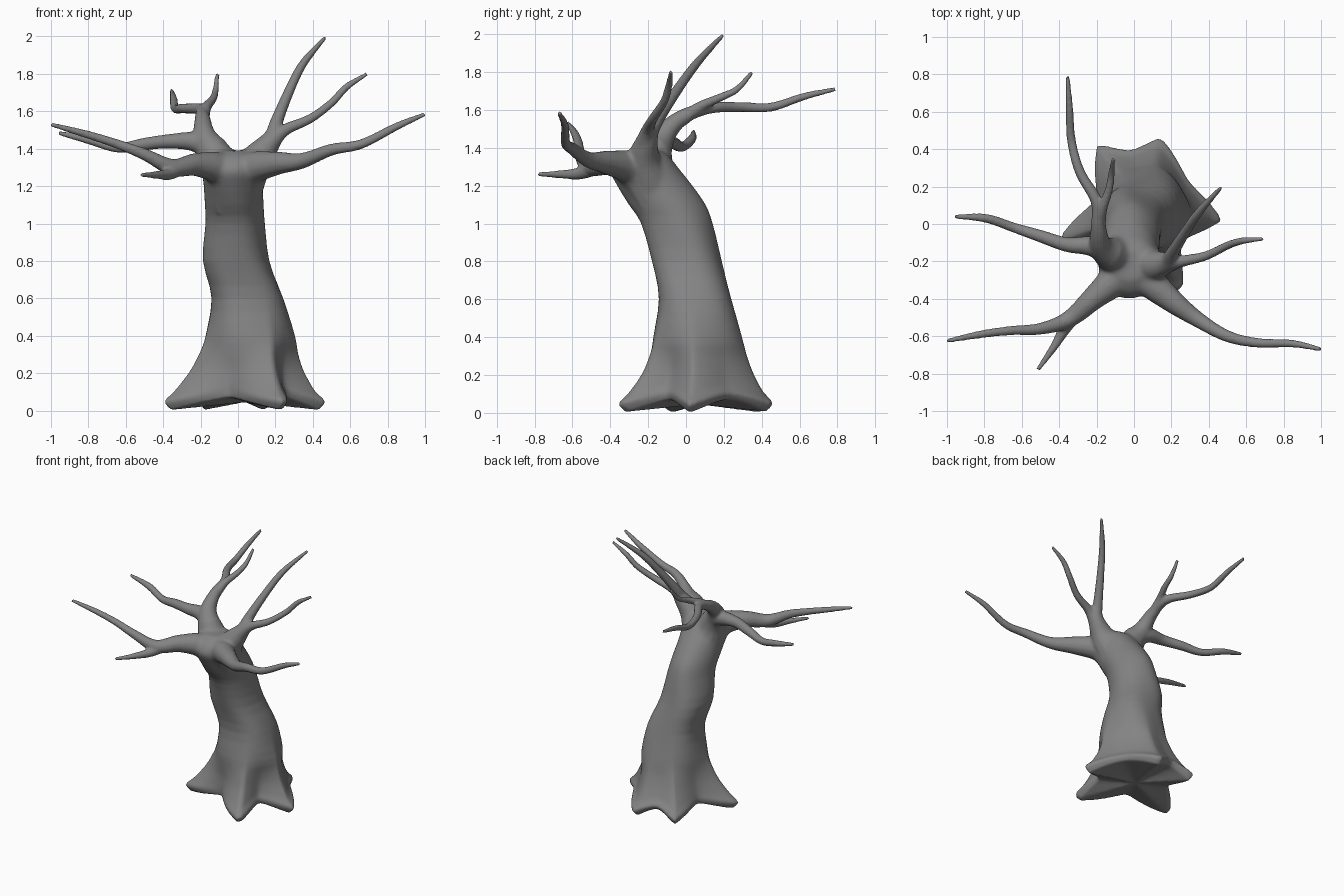
import bpy, bmesh, math
from mathutils import Vector

if "Cube" in bpy.data.objects:
    bpy.data.objects.remove(bpy.data.objects["Cube"])

bm = bmesh.new()


def skin(rings):
    """Bridge a list of equally sized point rings into a closed tube."""
    loops = [[bm.verts.new(p) for p in ring] for ring in rings]
    n = len(loops[0])
    for a, b in zip(loops, loops[1:]):
        for i in range(n):
            j = (i + 1) % n
            bm.faces.new((a[i], a[j], b[j], b[i]))
    for loop, flip in ((loops[0], True), (loops[-1], False)):
        c = bm.verts.new(sum((v.co for v in loop), Vector()) / n)
        for i in range(n):
            j = (i + 1) % n
            bm.faces.new((loop[j], loop[i], c) if flip else (loop[i], loop[j], c))


def spline(pts, steps):
    """Catmull-Rom samples through points of any dimension."""
    pts = [Vector(p) for p in pts]
    ext = [pts[0] * 2 - pts[1]] + pts + [pts[-1] * 2 - pts[-2]]
    out = []
    for a, b, c, d in zip(ext, ext[1:], ext[2:], ext[3:]):
        for s in range(steps):
            t = s / steps
            out.append(0.5 * (2 * b + (c - a) * t + (2 * a - 5 * b + 4 * c - d) * t * t
                              + (3 * b - a - 3 * c + d) * t ** 3))
    return out + [pts[-1]]


def limb(*pts):
    """Tapered branch; each point is x, y, z, radius."""
    samples = spline(pts, 6)
    rings = []
    side = None
    for i, s in enumerate(samples):
        tan = (samples[min(i + 1, len(samples) - 1)] - samples[max(i - 1, 0)]).xyz.normalized()
        if side is None:
            side = tan.orthogonal()
        side = (side - tan * side.dot(tan)).normalized()
        up = tan.cross(side)
        rings.append([s.xyz + s.w * (side * math.cos(k * math.tau / 12) + up * math.sin(k * math.tau / 12))
                      for k in range(12)])
    skin(rings)


# Root outline: alternating tips and hollows (degrees, radius)
OUTLINE = [(-33, .27), (-4, .445), (35, .32), (75, .43), (98, .35), (121, .44),
           (160, .25), (197, .455), (248, .21), (299, .475), (327, .27), (356, .445)]


def root(deg):
    """Returns root radius and how far the angle lies in a hollow."""
    deg = (deg + 33) % 360 - 33
    for i, ((a0, r0), (a1, r1)) in enumerate(zip(OUTLINE, OUTLINE[1:])):
        if a0 <= deg <= a1:
            t = (deg - a0) / (a1 - a0)
            t = t if i % 2 else 1 - t          # 0 at the tip, 1 in the hollow
            tip, low = (r0, r1) if i % 2 else (r1, r0)
            w = (1 - t) ** 1.7
            return low + (tip - low) * w, 1 - w
    return .3, 1


# Trunk: height, centre x, centre y, radius x, radius y, root influence
TRUNK = [(0, .03, .05, .20, .20, .85), (.045, .03, .05, .20, .20, 1.0),
         (.10, .03, .05, .20, .20, .78), (.20, .04, .055, .205, .21, .48),
         (.30, .05, .055, .215, .22, .26), (.40, .06, .055, .225, .225, .10),
         (.60, .05, .048, .198, .198, 0), (.80, -.01, .005, .18, .187, 0),
         (1.0, -.015, -.048, .157, .187, 0), (1.1, -.02, -.10, .155, .20, 0),
         (1.2, -.025, -.165, .157, .197, 0), (1.28, -.025, -.215, .165, .185, 0),
         (1.35, -.02, -.225, .15, .14, 0), (1.39, -.02, -.22, .09, .08, 0)]
rings = []
for z, cx, cy, rx, ry, k in [tuple(s) for s in spline(TRUNK, 3)]:
    ring = []
    for i in range(80):
        a = i * math.tau / 80
        r, hollow = root(math.degrees(a))
        ridge = 1 + .035 * math.cos(4 * a + 5 * z) * math.sin(math.pi * min(z / 1.3, 1))
        lift = .07 * hollow * max(0, 1 - z / .3)
        ring.append((cx + math.cos(a) * ((1 - k) * rx * ridge + k * r),
                     cy + math.sin(a) * ((1 - k) * ry * ridge + k * r), z + lift))
    rings.append(ring)
skin(rings)

# Front left branch and its fork
limb((-.04, -.16, 1.12, .12), (-.09, -.28, 1.28, .095), (-.22, -.40, 1.315, .064), (-.35, -.51, 1.30, .046),
     (-.50, -.56, 1.37, .032), (-.66, -.57, 1.43, .025), (-.82, -.59, 1.48, .021), (-1, -.625, 1.53, .012))
limb((-.30, -.46, 1.305, .045), (-.37, -.56, 1.265, .033), (-.43, -.66, 1.26, .022), (-.515, -.78, 1.26, .012))
# Front right branch
limb((0, -.16, 1.12, .12), (.06, -.28, 1.28, .095), (.19, -.40, 1.32, .067), (.34, -.51, 1.335, .043),
     (.50, -.60, 1.395, .032), (.66, -.635, 1.425, .026), (.85, -.64, 1.52, .021), (1, -.67, 1.585, .012))
# Back left branch with three forks
limb((-.05, -.13, 1.14, .12), (-.10, -.17, 1.32, .105), (-.175, -.12, 1.46, .065), (-.19, -.02, 1.56, .042),
     (-.20, .12, 1.61, .032), (-.29, .28, 1.615, .027), (-.335, .45, 1.615, .024),
     (-.345, .62, 1.67, .02), (-.355, .79, 1.71, .012))
limb((-.19, -.02, 1.55, .038), (-.17, .08, 1.62, .028), (-.135, .18, 1.665, .022),
     (-.12, .27, 1.71, .018), (-.11, .35, 1.80, .012))
limb((-.11, -.17, 1.38, .085), (-.22, -.12, 1.435, .057), (-.36, -.11, 1.44, .04), (-.50, -.065, 1.425, .034),
     (-.64, -.02, 1.405, .027), (-.79, .03, 1.445, .024), (-.96, .04, 1.485, .012))
# Right branch with two forks
limb((0, -.15, 1.14, .12), (.085, -.22, 1.32, .095), (.18, -.20, 1.45, .055), (.205, -.155, 1.54, .036),
     (.27, -.05, 1.70, .028), (.345, .06, 1.85, .023), (.465, .195, 1.995, .012))
limb((.17, -.215, 1.43, .055), (.25, -.20, 1.50, .033), (.385, -.17, 1.56, .025), (.50, -.115, 1.645, .022),
     (.58, -.09, 1.73, .019), (.69, -.08, 1.80, .011))

bmesh.ops.recalc_face_normals(bm, faces=bm.faces)
mesh = bpy.data.meshes.new("bare_tree")
bm.to_mesh(mesh)
bm.free()
tree = bpy.data.objects.new("bare_tree", mesh)
bpy.context.collection.objects.link(tree)

# Fuse trunk and limbs into one organic skin
fuse = tree.modifiers.new("fuse", 'REMESH')
fuse.mode = 'VOXEL'
fuse.voxel_size = .009
fuse.use_smooth_shade = True
soft = tree.modifiers.new("soften", 'SMOOTH')
soft.factor = .5
soft.iterations = 5
bpy.context.view_layer.objects.active = tree
tree.select_set(True)
for name in ("fuse", "soften"):
    bpy.ops.object.modifier_apply(modifier=name)

# Blend the crown where the limbs meet, fading out along each limb
crown = tree.vertex_groups.new(name="crown")
for v in tree.data.vertices:
    w = 1.6 - (v.co - Vector((-.02, -.24, 1.36))).length / .2
    if w > 0:
        crown.add([v.index], min(w, 1), 'REPLACE')
blend = tree.modifiers.new("blend_crown", 'SMOOTH')
blend.vertex_group = "crown"
blend.factor = .5
blend.iterations = 30

# Dark grey bark
bark = bpy.data.materials.new("bark")
bark.diffuse_color = (.23, .23, .23, 1)
bark.use_nodes = True
bark.node_tree.nodes["Principled BSDF"].inputs["Base Color"].default_value = bark.diffuse_color
tree.data.materials.clear()
tree.data.materials.append(bark)
